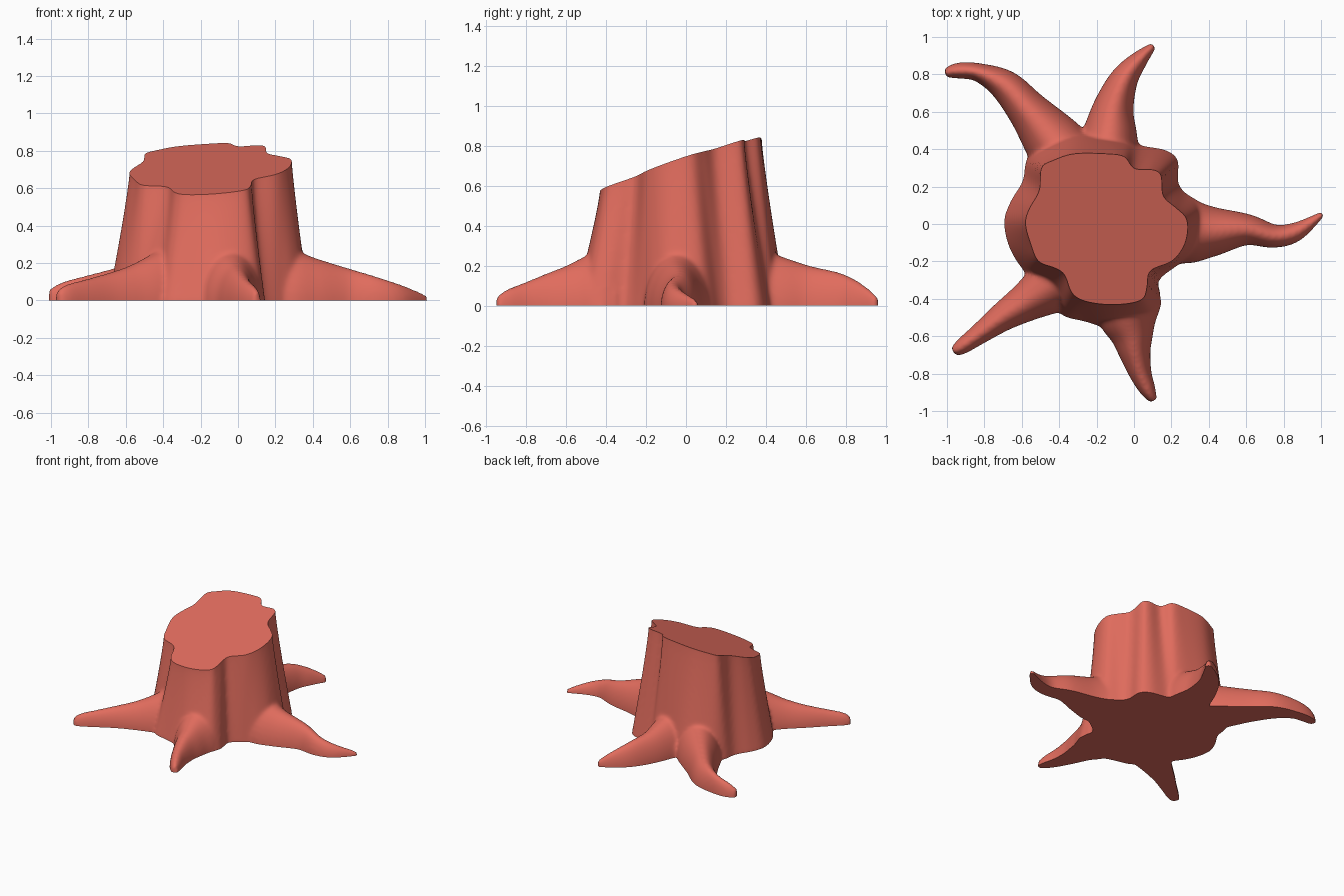
import bpy, bmesh, math
from mathutils import Vector

if "Cube" in bpy.data.objects:
    bpy.data.objects.remove(bpy.data.objects["Cube"])


def spline(pts, n, closed=False):
    """Catmull-Rom samples through tuples of any length."""
    out, m = [], len(pts)
    get = (lambda i: pts[i % m]) if closed else (lambda i: pts[max(0, min(m - 1, i))])
    for i in range(m if closed else m - 1):
        a, b, c, d = get(i - 1), get(i), get(i + 1), get(i + 2)
        for k in range(n):
            t = k / n
            out.append([0.5 * (2 * q + (r - p) * t + (2 * p - 5 * q + 4 * r - s) * t * t
                               + (3 * q - p - 3 * r + s) * t ** 3)
                        for p, q, r, s in zip(a, b, c, d)])
    if not closed:
        out.append(list(pts[-1]))
    return out


def loft(bm, rings):
    vs = [[bm.verts.new(p) for p in r] for r in rings]
    n = len(vs[0])
    for a, b in zip(vs, vs[1:]):
        for i in range(n):
            j = (i + 1) % n
            bm.faces.new((a[i], a[j], b[j], b[i]))
    bm.faces.new(vs[0][::-1])
    bm.faces.new(vs[-1])


def cut_height(x, y):
    return 0.712 + 0.08 * (x + 0.15) + 0.335 * y


# Lobed trunk outlines: rim x, y, ground x, y
outline = [
    (.285, -.05, .37, -.08), (.28, .03, .37, .09), (.22, .09, .27, .17), (.155, .15, .235, .23),
    (.145, .26, .235, .34), (.10, .29, .17, .395), (.0, .295, .04, .42), (-.05, .36, -.04, .46),
    (-.15, .375, -.18, .49), (-.32, .375, -.34, .50), (-.43, .34, -.50, .43), (-.495, .30, -.575, .34),
    (-.505, .18, -.595, .23), (-.56, .08, -.66, .12), (-.58, .0, -.695, .01), (-.55, -.11, -.665, -.13),
    (-.51, -.2, -.59, -.25), (-.42, -.235, -.51, -.33), (-.37, -.27, -.44, -.41), (-.33, -.37, -.38, -.49),
    (-.25, -.415, -.27, -.52), (-.1, -.43, -.1, -.56), (.04, -.405, .09, -.52), (.07, -.33, .145, -.43),
    (.085, -.25, .13, -.31), (.2, -.2, .22, -.23), (.26, -.13, .31, -.17)]

# Roots: x, y, half width, height along each path
roots = [
    [(.15, -.03, .17, .30), (.30, -.04, .17, .27), (.42, -.04, .135, .225), (.6, -.03, .085, .17),
     (.75, -.065, .062, .125), (.87, -.04, .05, .085), (1.01, .055, .014, .03)],
    [(-.32, .3, .18, .32), (-.43, .44, .16, .25), (-.57, .61, .11, .20), (-.69, .74, .085, .165),
     (-.83, .81, .05, .13), (-.94, .82, .042, .10), (-1.01, .805, .025, .06)],
    [(-.15, .3, .18, .32), (-.13, .47, .15, .25), (-.11, .62, .11, .20), (-.055, .77, .077, .165),
     (.02, .87, .05, .115), (.105, .955, .018, .05)],
    [(-.36, -.27, .17, .30), (-.47, -.35, .14, .24), (-.58, -.42, .105, .185), (-.7, -.495, .078, .145),
     (-.83, -.59, .055, .11), (-.92, -.655, .042, .085), (-.965, -.685, .025, .055)],
    [(-.04, -.36, .18, .32), (-.03, -.5, .16, .25), (-.01, -.6, .115, .20), (.005, -.69, .085, .165),
     (.035, -.8, .06, .12), (.075, -.89, .042, .085), (.105, -.945, .02, .05)]]

bm = bmesh.new()

# Trunk body, running past both cutting planes
samples = spline(outline, 6, closed=True)
rings = []
for t in [-.12] + [i / 12 for i in range(13)] + [1.15]:
    f = max(0, 1 - max(t, 0)) ** 1.15
    rings.append([(a + (c - a) * f, b + (d - b) * f, cut_height(a, b) * t) for a, b, c, d in samples])
loft(bm, rings)

# Curving roots with arched cross-sections
for path in roots:
    s = spline(path, 6)
    rings = []
    for i, (x, y, w, h) in enumerate(s):
        p, q = s[max(0, i - 1)], s[min(len(s) - 1, i + 1)]
        d = Vector((q[0] - p[0], q[1] - p[1])).normalized()
        ring = [(w, -.08)]
        for k in range(17):
            a = math.pi * k / 16
            ring.append((w * math.cos(a), h * math.sin(a) ** 1.15))
        ring.append((-w, -.08))
        rings.append([(x + d.y * u, y - d.x * u, z) for u, z in ring])
    loft(bm, rings)

bmesh.ops.recalc_face_normals(bm, faces=bm.faces)
mesh = bpy.data.meshes.new("tree_stump")
bm.to_mesh(mesh)
bm.free()
stump = bpy.data.objects.new("tree_stump", mesh)
bpy.context.collection.objects.link(stump)

# Fuse the parts and soften the joints
rm = stump.modifiers.new("fuse", 'REMESH')
rm.mode = 'VOXEL'
rm.voxel_size = 0.012
sm = stump.modifiers.new("soften", 'SMOOTH')
sm.factor = 0.5
sm.iterations = 12
bpy.context.view_layer.update()
fused = bpy.data.meshes.new_from_object(stump.evaluated_get(bpy.context.evaluated_depsgraph_get()))
stump.modifiers.clear()

# Sawn sloping top and flat underside
bm = bmesh.new()
bm.from_mesh(fused)
for co, no in [((-.15, 0, .712), (-.08, -.335, 1)), ((0, 0, 0), (0, 0, -1))]:
    r = bmesh.ops.bisect_plane(bm, geom=bm.verts[:] + bm.edges[:] + bm.faces[:], plane_co=co,
                               plane_no=Vector(no).normalized(), clear_outer=True)
    edges = [e for e in r["geom_cut"] if isinstance(e, bmesh.types.BMEdge)]
    bmesh.ops.holes_fill(bm, edges=edges, sides=0)
bmesh.ops.recalc_face_normals(bm, faces=bm.faces)
bm.to_mesh(fused)
bm.free()
stump.data = fused
fused.name = "tree_stump"

mat = bpy.data.materials.new("red_wood")
mat.diffuse_color = (.75, .15, .11, 1)
mat.use_nodes = True
mat.node_tree.nodes["Principled BSDF"].inputs["Base Color"].default_value = mat.diffuse_color
fused.materials.clear()
fused.materials.append(mat)

bpy.context.view_layer.objects.active = stump
stump.select_set(True)
bpy.ops.object.shade_smooth_by_angle(angle=math.radians(40))
